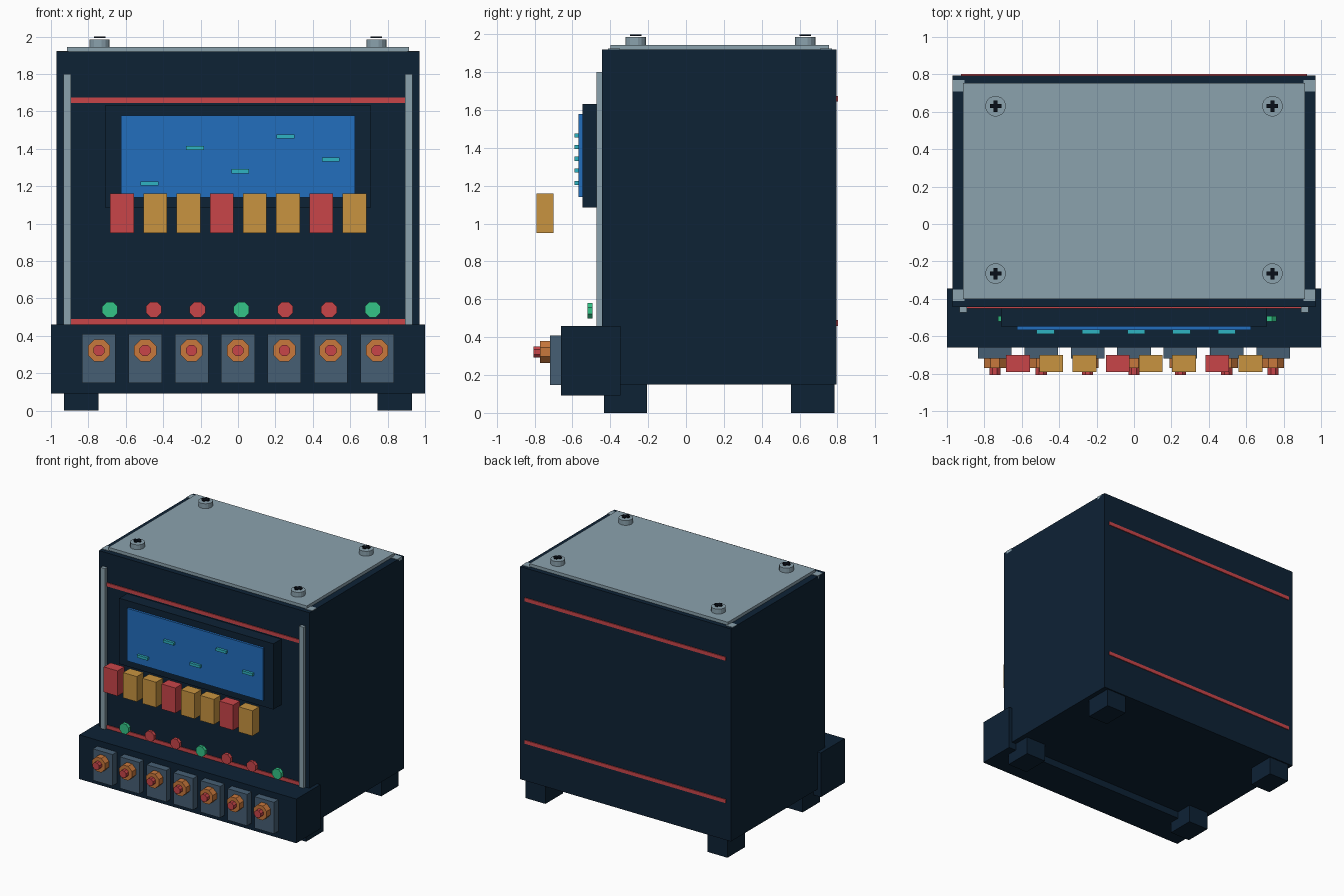
import bpy, bmesh
from mathutils import Matrix

cube = bpy.data.objects.get("Cube")
if cube:
    bpy.data.objects.remove(cube, do_unlink=True)


def material(name, hex_code):
    srgb = [int(hex_code[i:i + 2], 16) / 255 for i in (0, 2, 4)]
    col = [c / 12.92 if c < 0.04 else ((c + 0.055) / 1.055) ** 2.4 for c in srgb] + [1]
    m = bpy.data.materials.new(name)
    m.use_nodes = True
    m.diffuse_color = col
    m.node_tree.nodes["Principled BSDF"].inputs["Base Color"].default_value = col
    return m


NAVY = material("navy", "0d2235")
GREY = material("light grey", "8ba2ae")
SLATE = material("slate", "465f74")
BLUE = material("screen blue", "226ebe")
TEAL = material("teal", "2fb4c2")
RED = material("red", "c94549")
AMBER = material("amber", "c89440")
COPPER = material("copper", "c9783c")
GREEN = material("green", "34c487")
BLACK = material("black", "080e18")


def finish(name, bm, mat):
    mesh = bpy.data.meshes.new(name)
    bm.to_mesh(mesh)
    bm.free()
    mesh.materials.append(mat)
    ob = bpy.data.objects.new(name, mesh)
    bpy.context.collection.objects.link(ob)
    return ob


def box(name, mat, x, y, z):
    """Box from (low, high) ranges on each axis."""
    bm = bmesh.new()
    size = [r[1] - r[0] for r in (x, y, z)]
    mid = [(r[0] + r[1]) / 2 for r in (x, y, z)]
    bmesh.ops.create_cube(bm, size=1, matrix=Matrix.Translation(mid) @ Matrix.Diagonal(size + [1]))
    return finish(name, bm, mat)


def around(c, width):
    return (c - width / 2, c + width / 2)


def disc(name, mat, centre, radius, depth, sides, axis="Z"):
    bm = bmesh.new()
    turn = Matrix.Rotation(1.5707963, 4, "X") if axis == "Y" else Matrix()
    spin = Matrix.Rotation(3.1415927 / sides, 4, "Z")
    bmesh.ops.create_cone(bm, cap_ends=True, segments=sides, radius1=radius, radius2=radius,
                          depth=depth, matrix=Matrix.Translation(centre) @ turn @ spin)
    return finish(name, bm, mat)


# Cabinet, front console and lid
box("cabinet", NAVY, (-0.97, 0.97), (-0.445, 0.795), (0.15, 1.92))
box("console", NAVY, (-1, 1), (-0.66, -0.345), (0.092, 0.46))
box("lid", GREY, (-0.914, 0.914), (-0.40, 0.755), (1.915, 1.945))

# Feet, front rails, lid corners and lid screws
for side in (-1, 1):
    for y in (-0.32, 0.67):
        box("foot", NAVY, around(side * 0.838, 0.185), around(y, 0.228), (0, 0.155))
    box("front_rail", GREY, around(side * 0.913, 0.04), (-0.473, -0.44), (0.45, 1.80))
    for y in (-0.38, 0.74):
        box("lid_corner", GREY, around(side * 0.938, 0.064), around(y, 0.062), (1.90, 1.924))
    for y in (-0.265, 0.63):
        x = side * 0.74
        disc("screw_head", GREY, (x, y, 1.963), 0.055, 0.044, 16)
        box("screw_slot", BLACK, around(x, 0.062), around(y, 0.022), (1.992, 2.0))
        box("screw_cross_slot", BLACK, around(x, 0.022), around(y, 0.062), (1.992, 1.9995))

# Trim stripes on front and back
for z in (1.66, 0.475):
    box("front_stripe", RED, (-0.895, 0.895), (-0.452, -0.44), around(z, 0.03))
    box("back_stripe", RED, (-0.925, 0.925), (0.79, 0.802), around(z, 0.03))

# Display with dashes
box("display_bezel", NAVY, (-0.71, 0.71), (-0.548, -0.44), (1.085, 1.632))
box("display_screen", BLUE, (-0.625, 0.625), (-0.567, -0.54), (1.14, 1.578))
for i, z in enumerate((1.215, 1.405, 1.28, 1.465, 1.343)):
    box("screen_dash", TEAL, around(-0.472 + 0.242 * i, 0.096), (-0.588, -0.567), around(z, 0.022))

# Row of key blocks
for i in range(8):
    box("key_block", RED if i % 3 == 0 else AMBER, around(-0.62 + 0.1775 * i, 0.127),
        (-0.79, -0.70), (0.95, 1.16))

# Indicator lights and console knobs
for i in range(7):
    disc("indicator", GREEN if i % 3 == 0 else RED, (-0.685 + 0.2343 * i, -0.507, 0.54),
         0.045, 0.028, 8, "Y")
    x = 0.248 * (i - 3)
    box("knob_plate", SLATE, around(x, 0.18), (-0.718, -0.655), (0.148, 0.41))
    disc("knob_collar", COPPER, (x, -0.744, 0.322), 0.064, 0.054, 8, "Y")
    disc("knob_tip", RED, (x, -0.788, 0.322), 0.032, 0.038, 8, "Y")
